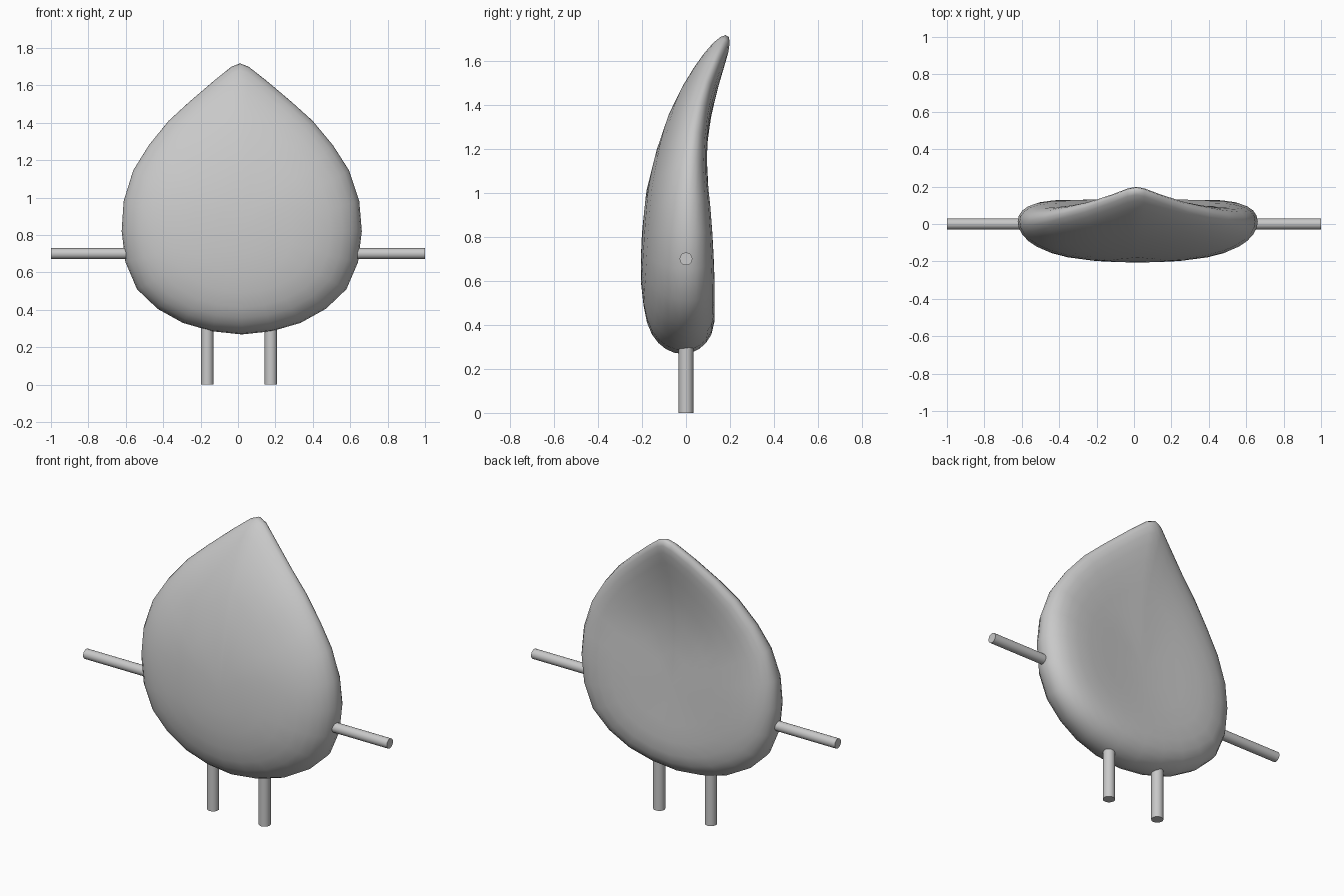
import bpy, bmesh, math
from mathutils import Matrix

if "Cube" in bpy.data.objects:
    bpy.data.objects.remove(bpy.data.objects["Cube"])

grey = bpy.data.materials.new("plain grey")
grey.diffuse_color = (0.58, 0.58, 0.58, 1)
grey.use_nodes = True
grey.node_tree.nodes["Principled BSDF"].inputs["Base Color"].default_value = grey.diffuse_color


def curve_at(table, z):
    """Smooth interpolation through (z, value) pairs."""
    n = len(table)
    z = min(max(z, table[0][0]), table[-1][0])
    i = next(k for k in range(n - 1) if z <= table[k + 1][0])

    def slope(k):
        a, b = table[max(k - 1, 0)], table[min(k + 1, n - 1)]
        return (b[1] - a[1]) / (b[0] - a[0])
    (z0, v0), (z1, v1) = table[i], table[i + 1]
    d = z1 - z0
    t = (z - z0) / d
    return ((2*t**3 - 3*t**2 + 1) * v0 + (t**3 - 2*t**2 + t) * d * slope(i)
            + (3*t**2 - 2*t**3) * v1 + (t**3 - t**2) * d * slope(i + 1))


def finish(bm, name):
    bmesh.ops.recalc_face_normals(bm, faces=bm.faces)
    me = bpy.data.meshes.new(name)
    bm.to_mesh(me)
    bm.free()
    me.materials.append(grey)
    ob = bpy.data.objects.new(name, me)
    bpy.context.collection.objects.link(ob)
    bpy.ops.object.select_all(action='DESELECT')
    ob.select_set(True)
    bpy.context.view_layer.objects.active = ob
    bpy.ops.object.shade_smooth_by_angle(angle=math.radians(50))
    return ob


# Teardrop body: half outline (half width, z), bend of the middle, half thickness
half = [(0, .268), (.16, .285), (.315, .33), (.45, .405), (.56, .51), (.622, .655),
        (.642, .82), (.63, .98), (.577, 1.145), (.492, 1.28), (.385, 1.41),
        (.275, 1.51), (.14, 1.625), (.045, 1.70), (0, 1.717)]
bend = [(.27, -.015), (.36, -.02), (.47, -.03), (.62, -.043), (.8, -.048), (1.0, -.045),
        (1.1, -.037), (1.27, -.005), (1.42, .04), (1.55, .095), (1.66, .15), (1.717, .18)]
thick = [(.27, .175), (.36, .177), (.47, .169), (.62, .163), (.82, .152), (1.0, .136),
         (1.1, .122), (1.27, .107), (1.42, .097), (1.55, .089), (1.717, .088)]
outline = half + [(-x, z) for x, z in half[-2:0:-1]]
MID_Z = .82


def body_vert(bm, px, pz, s, side):
    x, z = px * s, MID_Z + (pz - MID_Z) * s
    y = curve_at(bend, z) + .06 * (x / .64) ** 2
    y += side * curve_at(thick, z) * math.sqrt(max(0, 1 - s ** 5))
    return bm.verts.new((x + .02 - .01 * max(0, z - MID_Z), y, z))


bm = bmesh.new()
rim = [body_vert(bm, x, z, 1, 0) for x, z in outline]
n = len(rim)
for side in (-1, 1):
    prev = rim
    for s in (.99, .96, .91, .84, .74, .6, .42, .22):
        ring = [body_vert(bm, x, z, s, side) for x, z in outline]
        for i in range(n):
            j = (i + 1) % n
            bm.faces.new((prev[i], prev[j], ring[j], ring[i]))
        prev = ring
    centre = body_vert(bm, 0, MID_Z, 0, side)
    for i in range(n):
        bm.faces.new((prev[i], prev[(i + 1) % n], centre))
body = finish(bm, "body")
for p in body.data.polygons:
    p.use_smooth = True


def rod(name, radius, length, matrix):
    bm = bmesh.new()
    bmesh.ops.create_cone(bm, cap_ends=True, segments=20, radius1=radius,
                          radius2=radius, depth=length, matrix=matrix)
    finish(bm, name)


# Stick arms and legs
for side, label in ((-1, "left"), (1, "right")):
    rod(label + "_arm", .029, .48,
        Matrix.Translation((side * .76, 0, .70)) @ Matrix.Rotation(math.pi / 2, 4, 'Y'))
    rod(label + "_leg", .033, .34, Matrix.Translation((.006 + side * .17, 0, .17)))
